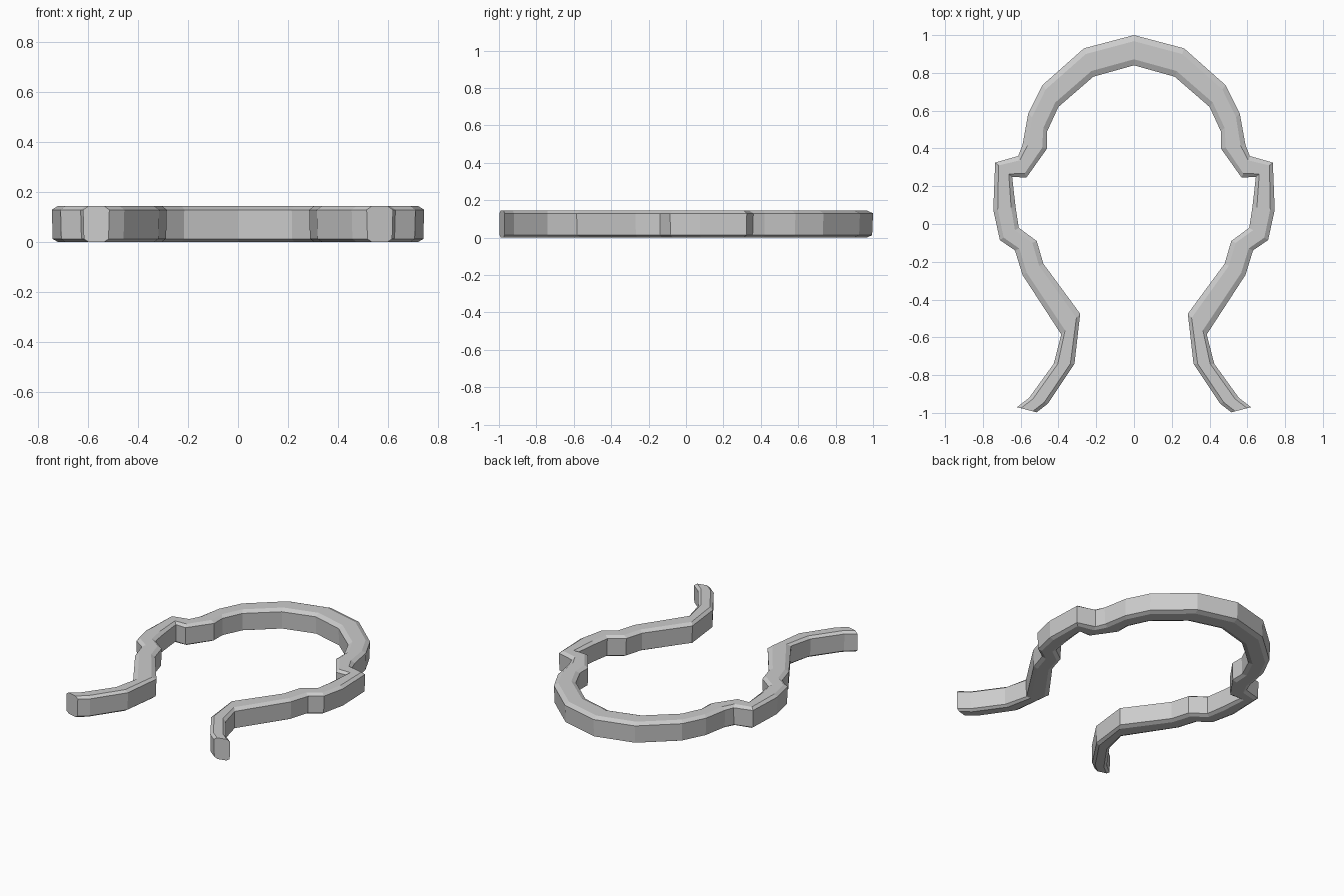
import bpy, bmesh

# Right-half stations from the crown to the tip: outer x, y, inner x, y
HALF = [
    (0.00, 1.00, 0.00, 0.84), (0.265, 0.93, 0.215, 0.78),
    (0.485, 0.735, 0.40, 0.62), (0.56, 0.585, 0.46, 0.49),
    (0.59, 0.42, 0.46, 0.40), (0.613, 0.36, 0.57, 0.245),
    (0.735, 0.325, 0.645, 0.25), (0.745, 0.075, 0.627, 0.09),
    (0.71, -0.085, 0.61, -0.02), (0.63, -0.14, 0.515, -0.09),
    (0.59, -0.27, 0.48, -0.21), (0.385, -0.585, 0.285, -0.475),
    (0.425, -0.74, 0.315, -0.74), (0.555, -0.92, 0.455, -0.95),
    (0.62, -0.97, 0.515, -0.997),
]
# Chamfered cross-section: fraction from outer to inner edge, height
SECTION = [(0, 0.13), (0.2, 0.145), (0.8, 0.145), (1, 0.13),
           (0.97, 0.013), (0.78, 0), (0.22, 0), (0.03, 0.013)]

# Mirror the half path into one continuous open clip
stations = [(-a, b, -c, d) for a, b, c, d in reversed(HALF[1:])] + HALF
bm = bmesh.new()
rings = [[bm.verts.new((ox + (ix - ox) * t, oy + (iy - oy) * t, z))
          for t, z in SECTION] for ox, oy, ix, iy in stations]

# Band walls and end caps
n = len(SECTION)
for a, b in zip(rings, rings[1:]):
    for i in range(n):
        j = (i + 1) % n
        bm.faces.new((a[i], a[j], b[j], b[i]))
bm.faces.new(rings[0])
bm.faces.new(rings[-1])
bmesh.ops.recalc_face_normals(bm, faces=bm.faces)

mesh = bpy.data.meshes.new("spring_clip")
bm.to_mesh(mesh)
bm.free()
clip = bpy.data.objects.new("spring_clip", mesh)
bpy.context.collection.objects.link(clip)
